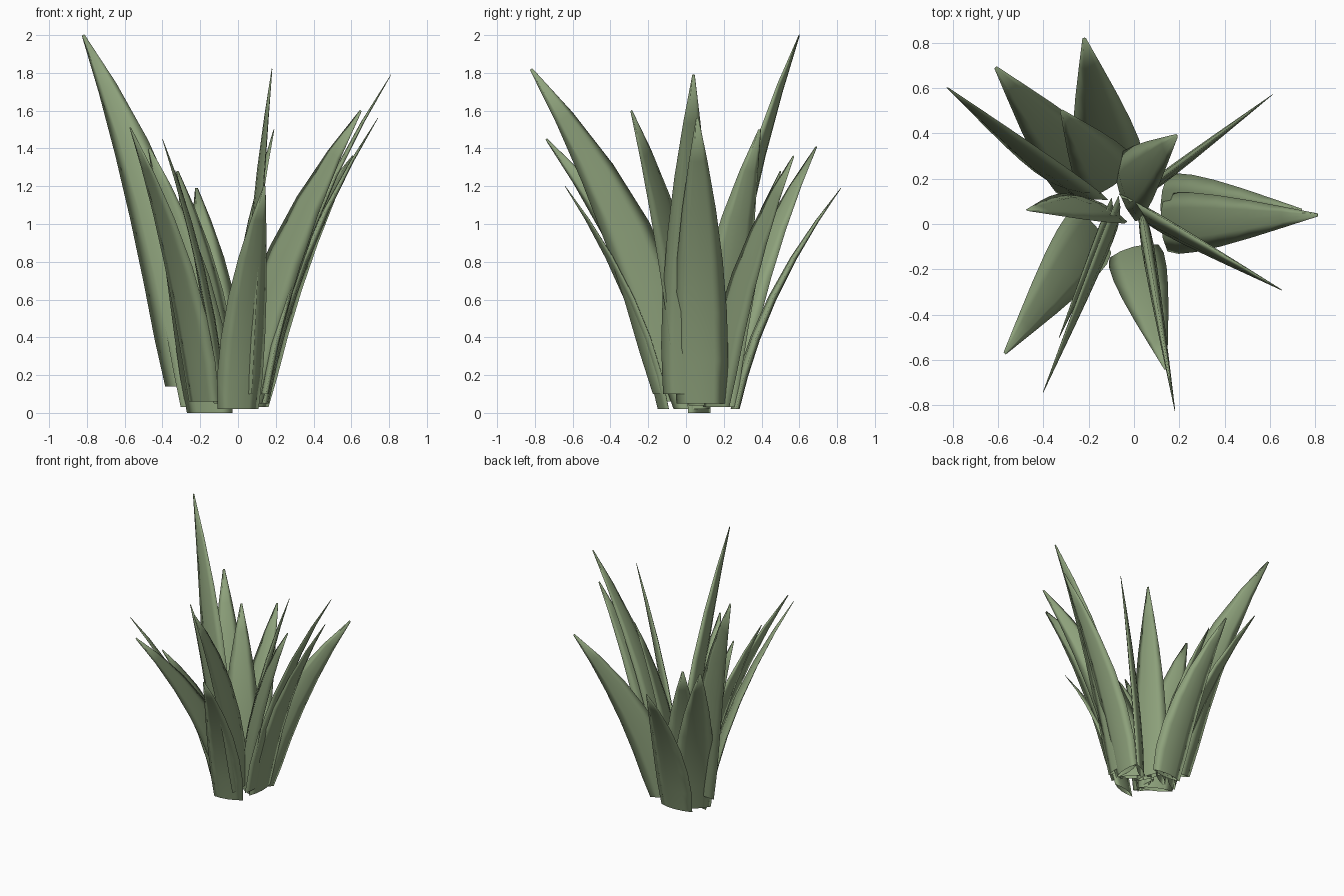
import bpy, bmesh
from math import radians
from mathutils import Vector, Matrix

cube = bpy.data.objects.get("Cube")
if cube:
    bpy.data.objects.remove(cube)

# Leaf colour
green = bpy.data.materials.new("leaf_green")
green.use_nodes = True
colour = (0.27, 0.36, 0.2, 1)
green.diffuse_color = colour
bsdf = green.node_tree.nodes["Principled BSDF"]
bsdf.inputs["Base Color"].default_value = colour
bsdf.inputs["Roughness"].default_value = 0.8

# Width along the blade: (fraction of length, fraction of full width)
PROFILE = [(0, .9), (.15, 1), (.32, .97), (.5, .84), (.68, .62), (.85, .34), (1, .05)]
# Lens-shaped cross-section: (across, through), as fractions of half width
SECTION = [(-1, 0), (-.5, .14), (0, .18), (.5, .14), (1, 0), (.5, -.14), (0, -.18), (-.5, -.14)]
UP = Vector((0, 0, 1))


def leaf(name, base, tip, width, twist):
    """Lens-section blade that rises steeply, then arches out to its tip."""
    base, tip = Vector(base), Vector(tip)
    reach = tip - base
    rise = UP * reach.z
    lean = reach - rise
    control = base + lean * .2 + rise * .5

    bm = bmesh.new()
    rings = []
    for t, scale in PROFILE:
        centre = base * (1 - t) ** 2 + control * 2 * t * (1 - t) + tip * t * t
        tangent = ((control - base) * (1 - t) + (tip - control) * t).normalized()
        side = UP.cross(lean).normalized()
        side.rotate(Matrix.Rotation(radians(twist), 3, tangent))
        inward = tangent.cross(side)
        half = width * scale / 2
        ring = []
        for u, v in SECTION:
            point = centre + (side * u + inward * v) * half
            if t == 0:
                point.z = base.z  # level cut at the foot
            ring.append(bm.verts.new(point))
        rings.append(ring)
    for low, high in zip(rings, rings[1:]):
        for i in range(len(SECTION)):
            bm.faces.new((low[i - 1], low[i], high[i], high[i - 1]))
    bm.faces.new(rings[-1])
    bmesh.ops.recalc_face_normals(bm, faces=bm.faces)

    mesh = bpy.data.meshes.new(name)
    bm.to_mesh(mesh)
    bm.free()
    mesh.shade_smooth()
    mesh.materials.append(green)
    obj = bpy.data.objects.new(name, mesh)
    bpy.context.collection.objects.link(obj)


# Each leaf: name, foot, tip, width, twist about its own length
LEAVES = [
    ("left_outer", (.14, 0, .1), (.81, .04, 1.79), .27, 0),
    ("left_inner", (.14, .08, .05), (.74, .06, 1.56), .29, 0),
    ("left_front_upright", (.03, .05, .05), (.65, -.29, 1.6), .29, 78),
    ("front_tall", (.05, -.04, .1), (.18, -.82, 1.82), .31, 90),
    ("front_short", (0, -.12, .02), (.14, -.64, 1.2), .25, 0),
    ("front_right_thin", (-.08, .03, .02), (-.4, -.74, 1.45), .22, 105),
    ("front_right_inner", (-.11, .03, .05), (-.33, -.5, 1.28), .2, 105),
    ("front_right_broad", (-.18, -.03, .06), (-.57, -.57, 1.51), .28, -15),
    ("right_narrow", (-.15, .07, 0), (-.47, .06, 1.4), .3, 62),
    ("back_right_tall", (-.25, .15, .14), (-.82, .6, 2), .32, 110),
    ("back_right_broad", (-.2, .2, .03), (-.61, .69, 1.41), .3, 0),
    ("back_right_inner", (-.1, .19, .03), (-.32, .5, 1.28), .28, 0),
    ("back_low", (-.1, .26, .02), (-.22, .82, 1.19), .3, -10),
    ("back_left_broad", (-.04, .14, .04), (.19, .39, 1.5), .3, -28),
    ("back_left_upright", (.07, .16, .03), (.61, .57, 1.36), .26, 90),
]
for name, foot, tip, width, twist in LEAVES:
    leaf(name + "_leaf", foot, tip, width, twist)
